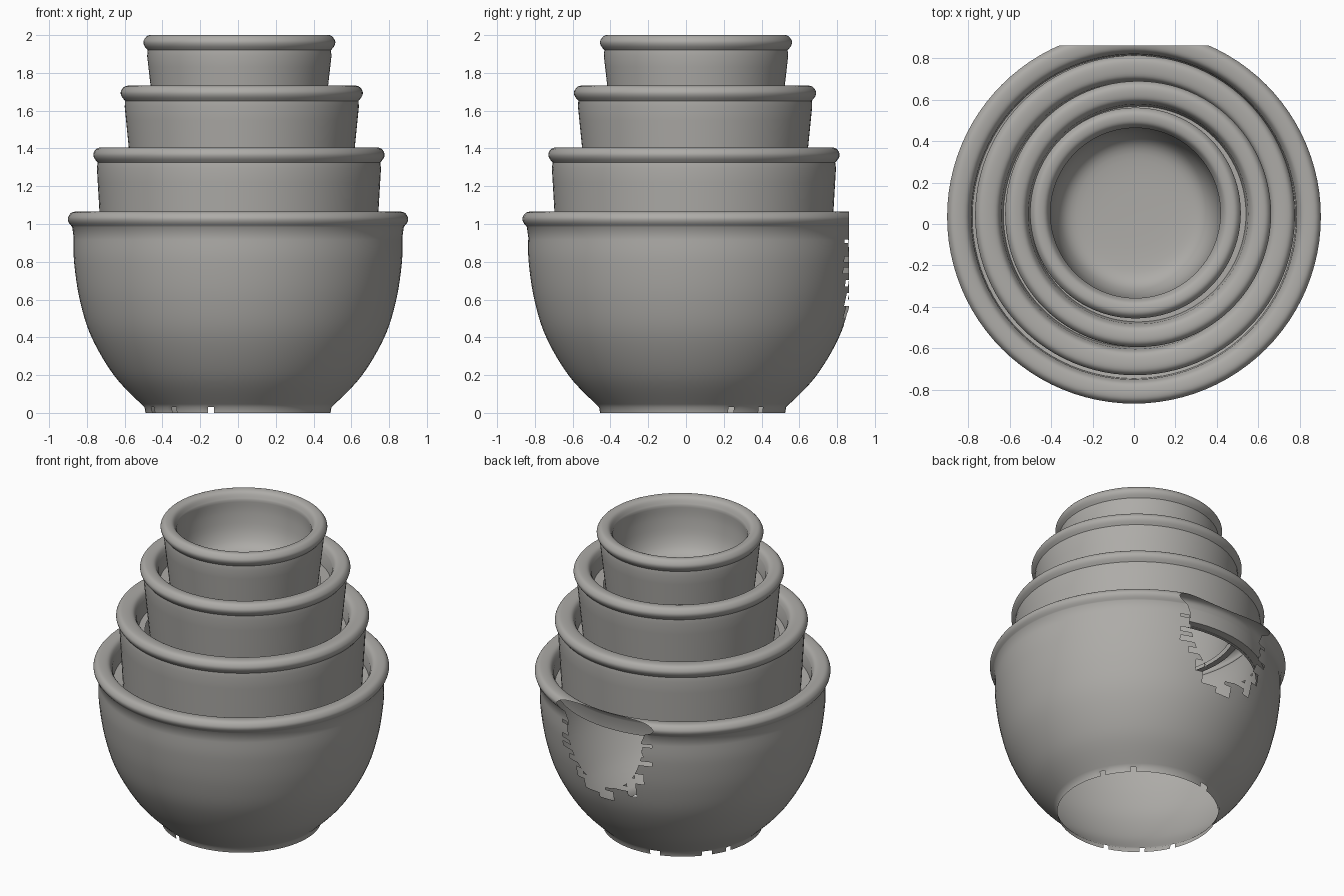
import bpy, bmesh, math, random
from mathutils import Vector

random.seed(4)
cube = bpy.data.objects.get("Cube")
if cube:
    bpy.data.objects.remove(cube, do_unlink=True)

CUT_Y = 0.862      # flat plane that slices the back of the largest bowl
SEGMENTS = 96

clay = bpy.data.materials.new("grey clay")
clay.use_nodes = True
colour = (0.42, 0.41, 0.39, 1)
clay.diffuse_color = colour
clay.node_tree.nodes["Principled BSDF"].inputs["Base Color"].default_value = colour


def smooth_curve(points, steps=4):
    """Catmull-Rom curve through the profile points."""
    pts = [Vector(p) for p in points]
    pts = [pts[0]] + pts + [pts[-1]]
    out = []
    for a, b, c, d in zip(pts, pts[1:], pts[2:], pts[3:]):
        for i in range(steps):
            t = i / steps
            out.append(0.5 * (2 * b + (c - a) * t + (2 * a - 5 * b + 4 * c - d) * t**2
                              + (3 * b - a - 3 * c + d) * t**3))
    return out + [pts[-1]]


def rolled_rim(outer, inner, top):
    """Rounded lip from the outside neck over to the inside neck."""
    return [(outer - 0.022, top - 0.08), (outer - 0.003, top - 0.055),
            (outer, top - 0.03), (outer - 0.02, top - 0.004),
            ((outer + inner) / 2, top), (inner + 0.02, top - 0.012),
            (inner, top - 0.05)]


def lathe(profile, centre):
    bm = bmesh.new()
    rings = []
    for r, z in profile:
        if r < 1e-4:
            rings.append([bm.verts.new((*centre, z))] * SEGMENTS)
            continue
        angles = [2 * math.pi * i / SEGMENTS for i in range(SEGMENTS)]
        rings.append([bm.verts.new((centre[0] + r * math.cos(a),
                                    centre[1] + r * math.sin(a), z)) for a in angles])
    for low, high in zip(rings, rings[1:]):
        for i in range(SEGMENTS):
            j = (i + 1) % SEGMENTS
            bm.faces.new(list(dict.fromkeys((low[i], low[j], high[j], high[i]))))
    return bm


def chip(bm, test):
    """Break away faces chosen by a rule."""
    gone = [f for f in bm.faces if test(f.calc_center_median())]
    bmesh.ops.delete(bm, geom=gone, context='FACES')


def finish(bm, name):
    mesh = bpy.data.meshes.new(name)
    bm.to_mesh(mesh)
    bm.free()
    mesh.materials.append(clay)
    obj = bpy.data.objects.new(name, mesh)
    bpy.context.collection.objects.link(obj)
    bpy.ops.object.select_all(action='DESELECT')
    obj.select_set(True)
    bpy.context.view_layer.objects.active = obj
    bpy.ops.object.shade_smooth_by_angle(angle=math.radians(40))


# Largest bowl: open foot, full round body, broken open at the back
foot = [(0.49, 0), (0.495, 0.03)]
body = smooth_curve([(0.495, 0.03), (0.65, 0.19), (0.775, 0.4), (0.838, 0.6),
                     (0.868, 0.8), (0.87, 0.93)], 6)
rim = smooth_curve(rolled_rim(0.9, 0.785, 1.065))
ledge = [(0.78, 0.93), (0.72, 0.92)]
bm = lathe(foot[:1] + body + rim + ledge, (0, 0.035))
bmesh.ops.bisect_plane(bm, geom=bm.verts[:] + bm.edges[:] + bm.faces[:], dist=1e-5,
                       plane_co=(0, CUT_Y, 0), plane_no=(0, 1, 0), clear_outer=True)
chip(bm, lambda c: c.y > 0.838 and 0.48 < c.z < 0.92 and random.random() < 0.5)
chip(bm, lambda c: c.z < 0.03 and random.random() < 0.06)
finish(bm, "large_bowl")

# Nested bowls: name, centre, wall base, wall top radius, rim, ledge
nested = [
    ("medium_bowl", (0.005, 0.042), (0.73, 0.92), 0.752, (0.77, 0.645, 1.405), (0.595, 1.27)),
    ("small_bowl", (0.02, 0.048), (0.585, 1.27), 0.62, (0.64, 0.53, 1.732), (0.46, 1.6)),
]
for name, centre, base, wall, lip, shelf in nested:
    neck = (wall, lip[2] - 0.11)
    inside = [(lip[1] - 0.01, shelf[1]), shelf]
    profile = smooth_curve([base, neck], 4) + smooth_curve(rolled_rim(*lip)) + inside
    finish(lathe(profile, centre), name)

# Smallest bowl: open, with a rounded floor inside
inside = smooth_curve([(0.41, 1.95), (0.408, 1.86), (0.385, 1.74), (0.33, 1.66),
                       (0.22, 1.635), (0, 1.63)])
profile = smooth_curve([(0.455, 1.6), (0.488, 1.89)]) + smooth_curve(rolled_rim(0.507, 0.41, 2.0))
finish(lathe(profile + inside[1:], (0.007, 0.053)), "smallest_bowl")
